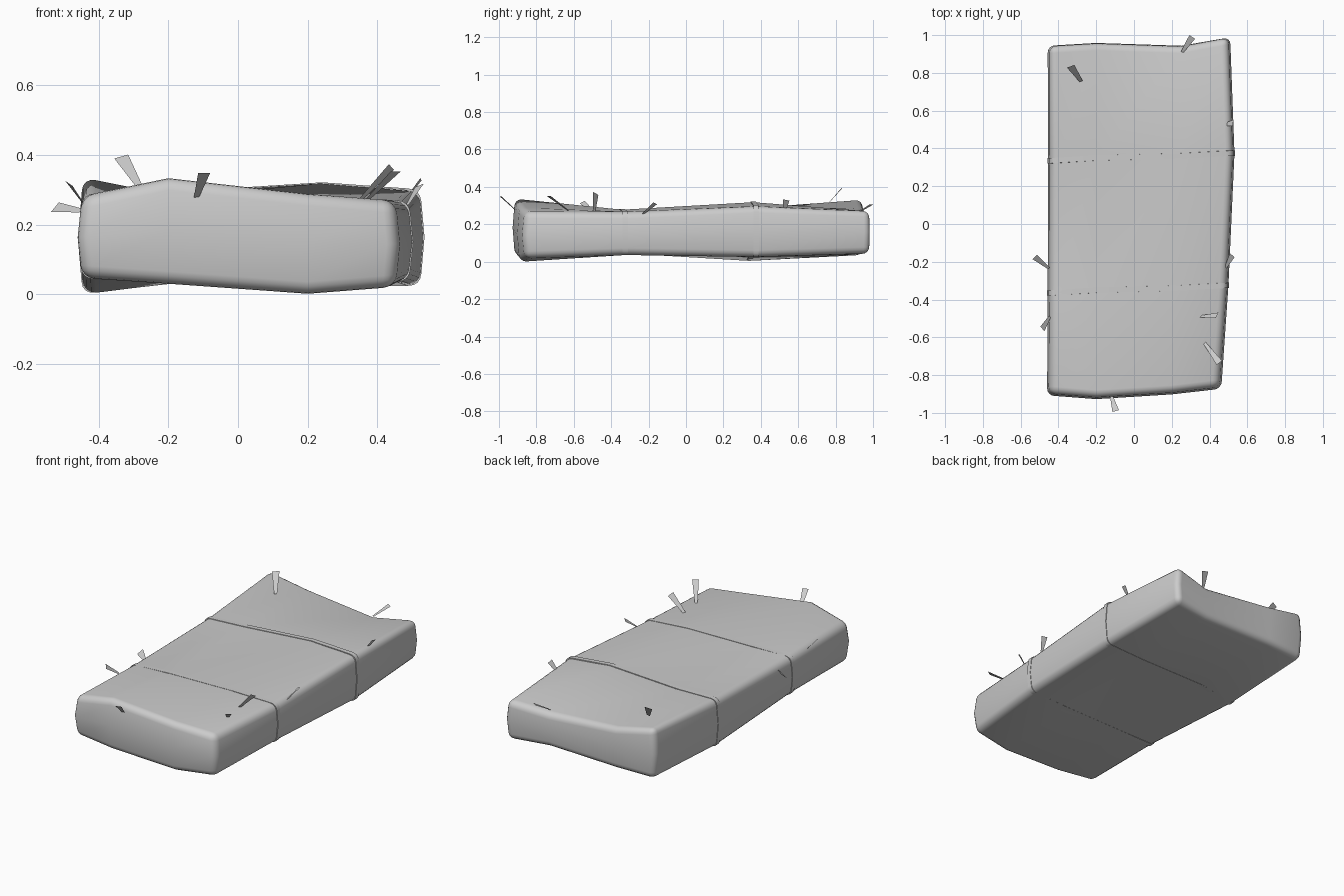
import bpy, bmesh
from math import radians, sin, cos
from mathutils import Vector as V

if "Cube" in bpy.data.objects:
    bpy.data.objects.remove(bpy.data.objects["Cube"])

# Control grid of the uneven bale: rows run front to back, columns left to right
XS = [(-.448, -.2, .2, .45), (-.445, -.2, .22, .488), (-.443, -.2, .24, .52), (-.445, -.2, .25, .497)]
YS = [(-.895, -.915, -.89, -.86), (-.365, -.35, -.34, -.325), (.335, .35, .36, .375), (.94, .955, .94, .985)]
TOP = [(.282, .335, .29, .268), (.272, .277, .278, .265), (.285, .29, .318, .298), (.338, .287, .245, .275)]
BOT = [(.047, .03, 0, .02), (.045, .038, .037, .037), (.002, .03, .025, .025), (.035, .04, .043, .043)]
BULGE, ROUND = .012, .036


def point(r, c, level):
    x, y, b, t = XS[r][c], YS[r][c], BOT[r][c], TOP[r][c]
    p = V((x, y, b + (t - b) * level / 2))
    if level == 1:
        p.x += {0: -BULGE, 3: BULGE}.get(c, 0)
        p.y += {0: -BULGE, 3: BULGE * .3}.get(r, 0)
    return p


def add_object(name, bm, smooth=True):
    bmesh.ops.recalc_face_normals(bm, faces=bm.faces)
    me = bpy.data.meshes.new(name)
    bm.to_mesh(me)
    bm.free()
    ob = bpy.data.objects.new(name, me)
    bpy.context.collection.objects.link(ob)
    if smooth:
        for p in me.polygons:
            p.use_smooth = True
    return ob


# Bale body: shell of the control grid with rounded outer edges
bm = bmesh.new()
cache = {}


def vert(r, c, l):
    if (r, c, l) not in cache:
        cache[r, c, l] = bm.verts.new(point(r, c, l))
    return cache[r, c, l]


def quad(*keys):
    bm.faces.new([vert(*k) for k in keys])


for i in range(3):
    for j in range(3):
        for l in (0, 2):
            quad((i, j, l), (i, j + 1, l), (i + 1, j + 1, l), (i + 1, j, l))
    for l in range(2):
        for e in (0, 3):
            quad((e, i, l), (e, i + 1, l), (e, i + 1, l + 1), (e, i, l + 1))
            quad((i, e, l), (i + 1, e, l), (i + 1, e, l + 1), (i, e, l + 1))
bmesh.ops.recalc_face_normals(bm, faces=bm.faces)
hard = [e for e in bm.edges if e.calc_face_angle(0) > .8]
bmesh.ops.bevel(bm, geom=hard, offset=ROUND, segments=4, profile=.5, affect='EDGES')
add_object("bale_body", bm)


# Twine bands: rounded loops that hug the bale at the two inner rows
def twine(name, r):
    keys = [(c, 2) for c in range(4)] + [(3, 1)] + [(c, 0) for c in (3, 2, 1, 0)] + [(0, 1)]
    pts = [point(r, c, l) for c, l in keys]
    loop = []
    for i, (c, l) in enumerate(keys):
        p = pts[i]
        if c in (0, 3) and l != 1:
            a = p + (pts[i - 1] - p).normalized() * ROUND
            b = p + (pts[(i + 1) % 10] - p).normalized() * ROUND
            loop += [a * (1 - t) ** 2 + p * 2 * t * (1 - t) + b * t * t for t in (0, .25, .5, .75, 1)]
        else:
            loop.append(p)
    mid = sum(pts, V()) / 10
    for p in loop:
        p.x = mid.x + (p.x - mid.x) * 1.006
        p.z += .003 if p.z > mid.z else -.001
    bm = bmesh.new()
    # Cross-section: flat outer face with edges turned into the bale
    n = len(loop)
    rings = []
    for d, s in ((-.014, .97), (-.014, 1), (.014, 1), (.014, .97)):
        rings.append([bm.verts.new(mid + V(((p.x - mid.x) * s, p.y - mid.y + d, (p.z - mid.z) * s)))
                      for p in loop])
    for a, b in zip(rings, rings[1:]):
        for i in range(n):
            k = (i + 1) % n
            bm.faces.new((a[i], a[k], b[k], b[i]))
    ob = add_object(name, bm)
    bpy.context.view_layer.objects.active = ob
    ob.select_set(True)
    bpy.ops.object.shade_smooth_by_angle(angle=radians(40))
    ob.select_set(False)


twine("front_twine", 1)
twine("back_twine", 2)

# Loose straws: flat blades, narrow at the root, wide at the tip (root, tip, width, roll)
straws = [
    ((-.28, .755, .305), (-.335, .835, .395), .044, 20),
    ((.255, .91, .255), (.308, .99, .305), .036, 0),
    ((.475, .525, .265), (.525, .535, .33), .036, 20),
    ((.485, -.23, .255), (.52, -.165, .312), .034, 20),
    ((.35, -.49, .27), (.44, -.483, .365), .036, 40),
    ((.37, -.625, .27), (.452, -.735, .352), .036, 0),
    ((-.12, -.91, .275), (-.097, -.99, .348), .036, 0),
    ((-.445, -.49, .262), (-.485, -.555, .318), .036, 30),
    ((-.45, -.235, .24), (-.525, -.175, .25), .042, 40),
]
for i, (a, b, w, roll) in enumerate(straws):
    a, b, roll = V(a), V(b), radians(roll)
    d = (b - a).normalized()
    side = d.cross(V((0, 0, 1))).normalized()
    side = (side * cos(roll) + side.cross(d) * sin(roll)) * w / 2
    bm = bmesh.new()
    bm.faces.new([bm.verts.new(p) for p in (a - side * .4, a + side * .4, b + side, b - side)])
    add_object(f"straw_{i + 1}", bm, smooth=False)
